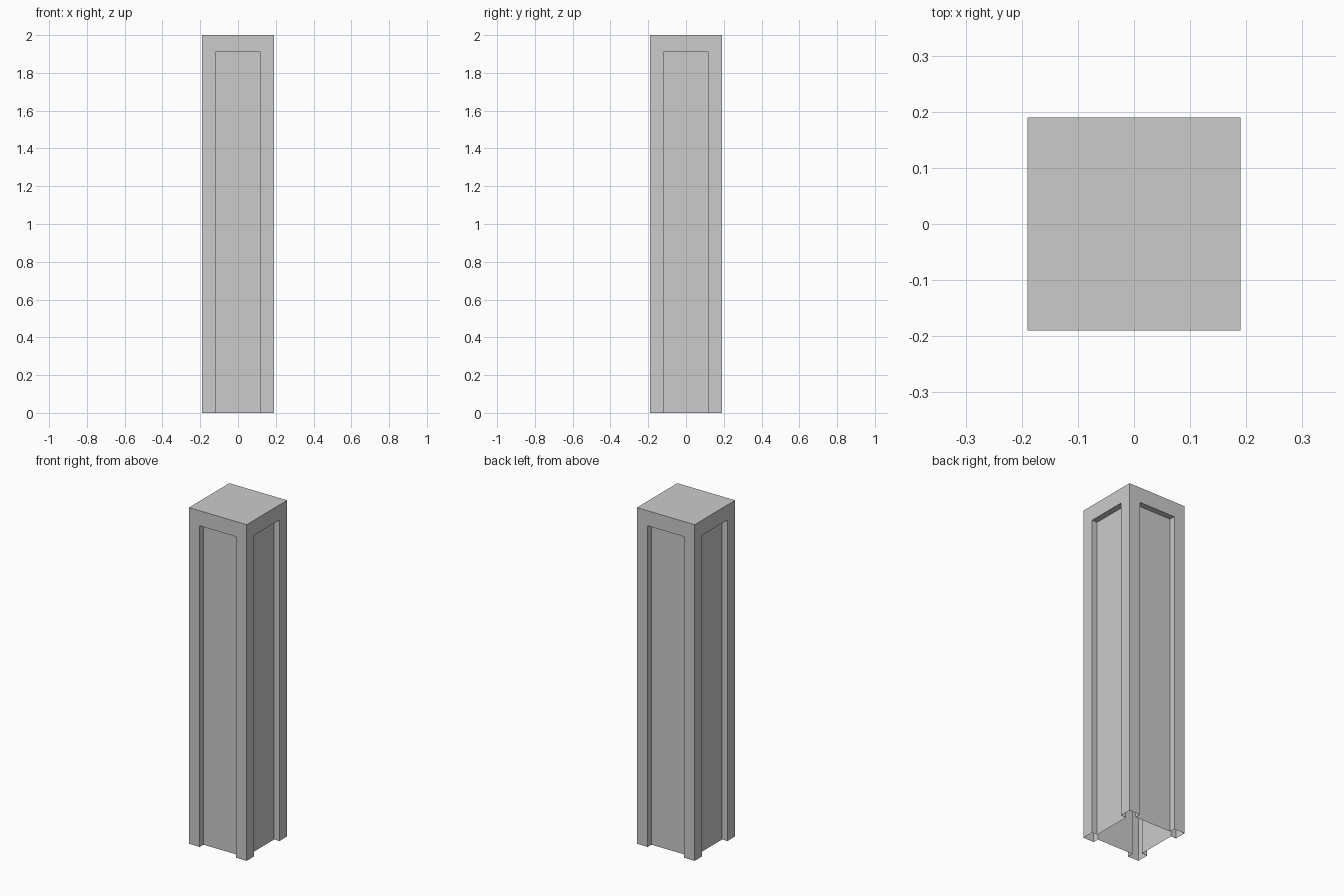
import bpy, bmesh
from math import pi
from mathutils import Matrix, Vector

if "Cube" in bpy.data.objects:
    bpy.data.objects.remove(bpy.data.objects["Cube"])

HALF = 0.19      # half width of the pillar
HEIGHT = 2.0
PANEL = 0.119    # half width of the sunken panel
PANEL_TOP = 1.91
DEPTH = 0.035    # how far the panel is sunk

bm = bmesh.new()


def add_face(points, turn):
    bm.faces.new([bm.verts.new(turn @ Vector(p)) for p in points])


def add_side(turn):
    """One pillar side: frame, sunken panel and its reveals, open at the foot."""
    f, b = -HALF, -HALF + DEPTH
    rim = [(-PANEL, f, 0), (-PANEL, f, PANEL_TOP), (PANEL, f, PANEL_TOP), (PANEL, f, 0)]
    back = [(x, b, z) for x, _, z in rim]
    # Frame around the panel
    add_face([(HALF, f, 0), (HALF, f, HEIGHT), (-HALF, f, HEIGHT), (-HALF, f, 0)] + rim, turn)
    # Sunken panel
    add_face(back, turn)
    # Left, top and right reveals
    for i in range(3):
        add_face([rim[i], rim[i + 1], back[i + 1], back[i]], turn)


for k in range(4):
    add_side(Matrix.Rotation(k * pi / 2, 3, 'Z'))

# Top cap (the underside stays open)
add_face([(-HALF, -HALF, HEIGHT), (HALF, -HALF, HEIGHT),
          (HALF, HALF, HEIGHT), (-HALF, HALF, HEIGHT)], Matrix.Identity(3))

bmesh.ops.remove_doubles(bm, verts=bm.verts, dist=1e-4)
bmesh.ops.recalc_face_normals(bm, faces=bm.faces)
# Make sure the shell faces outward
bm.faces.ensure_lookup_table()
cap = max(bm.faces, key=lambda face: face.calc_center_median().z)
cap.normal_update()
if cap.normal.z < 0:
    bmesh.ops.reverse_faces(bm, faces=bm.faces)

mesh = bpy.data.meshes.new("panelled_pillar")
bm.to_mesh(mesh)
bm.free()
bpy.context.collection.objects.link(bpy.data.objects.new("panelled_pillar", mesh))
